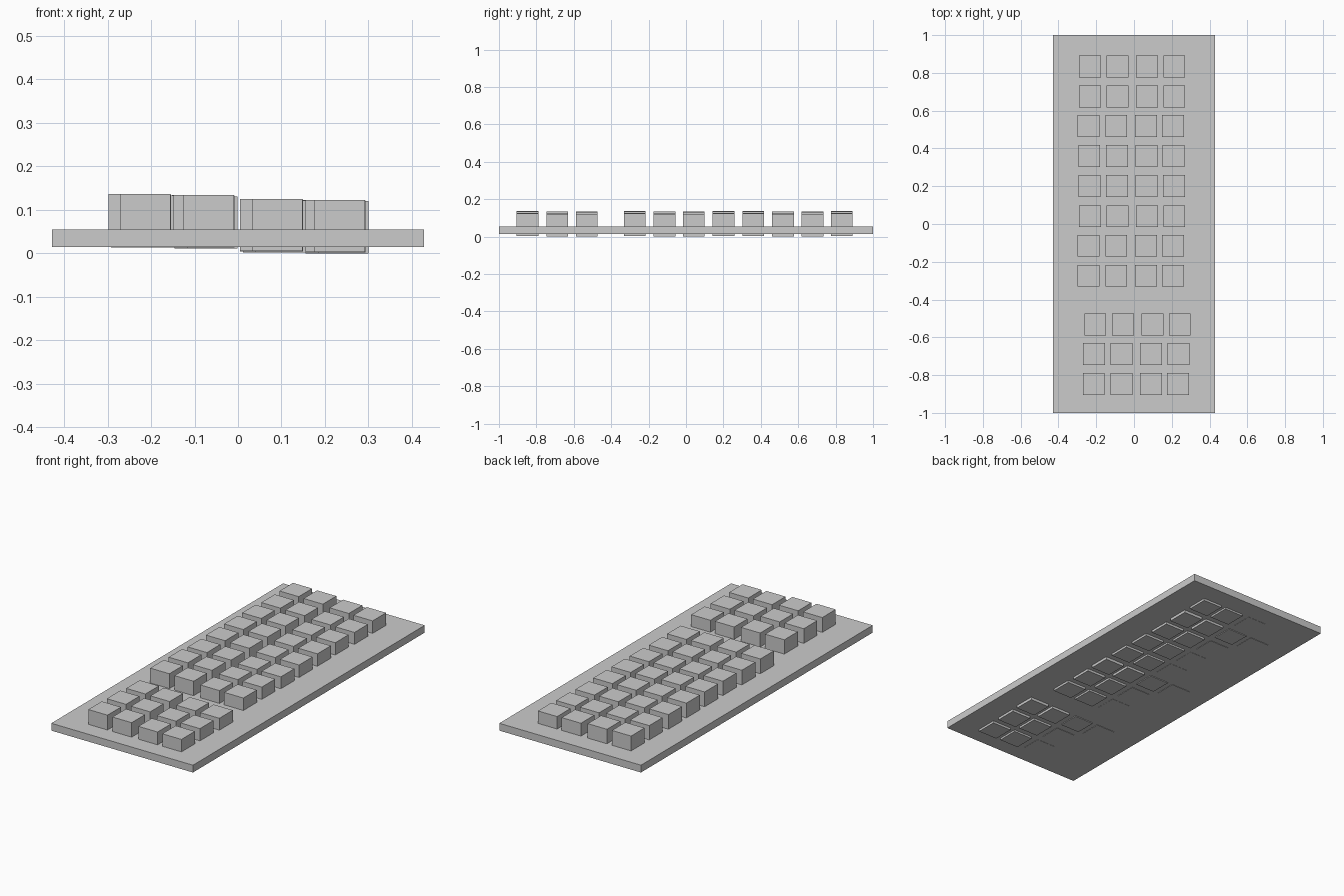
import bpy


def box(name, x, y, z, sx, sy, sz):
    bpy.ops.mesh.primitive_cube_add(size=1, location=(x, y, z))
    ob = bpy.context.object
    ob.name = name
    ob.scale = (sx, sy, sz)
    bpy.ops.object.transform_apply(location=False, rotation=False, scale=True)
    return ob


# flat base plate
box("base_plate", 0, 0, 0.035, 0.856, 2.0, 0.04)

# button rows: (y centre, x shift, height shift), a gap splits the two groups
rows = [
    (0.833, 0.000, 0.000), (0.676, 0.000, -0.003), (0.519, -0.006, -0.001),
    (0.360, -0.003, 0.000), (0.201, -0.002, 0.000), (0.041, 0.000, -0.003),
    (-0.115, -0.006, -0.001), (-0.274, -0.006, 0.000),
    (-0.531, 0.029, -0.003), (-0.689, 0.022, -0.001), (-0.847, 0.021, 0.000),
]
# button columns: (x centre, top height)
columns = [(-0.234, 0.136), (-0.088, 0.134), (0.069, 0.125), (0.213, 0.123)]
size, height = 0.116, 0.12

# square buttons, sunk through the plate
for r, (y, dx, dz) in enumerate(rows):
    for c, (x, top) in enumerate(columns):
        box(f"button_{r + 1}_{c + 1}", x + dx, y, top + dz - height / 2,
            size, size, height)
